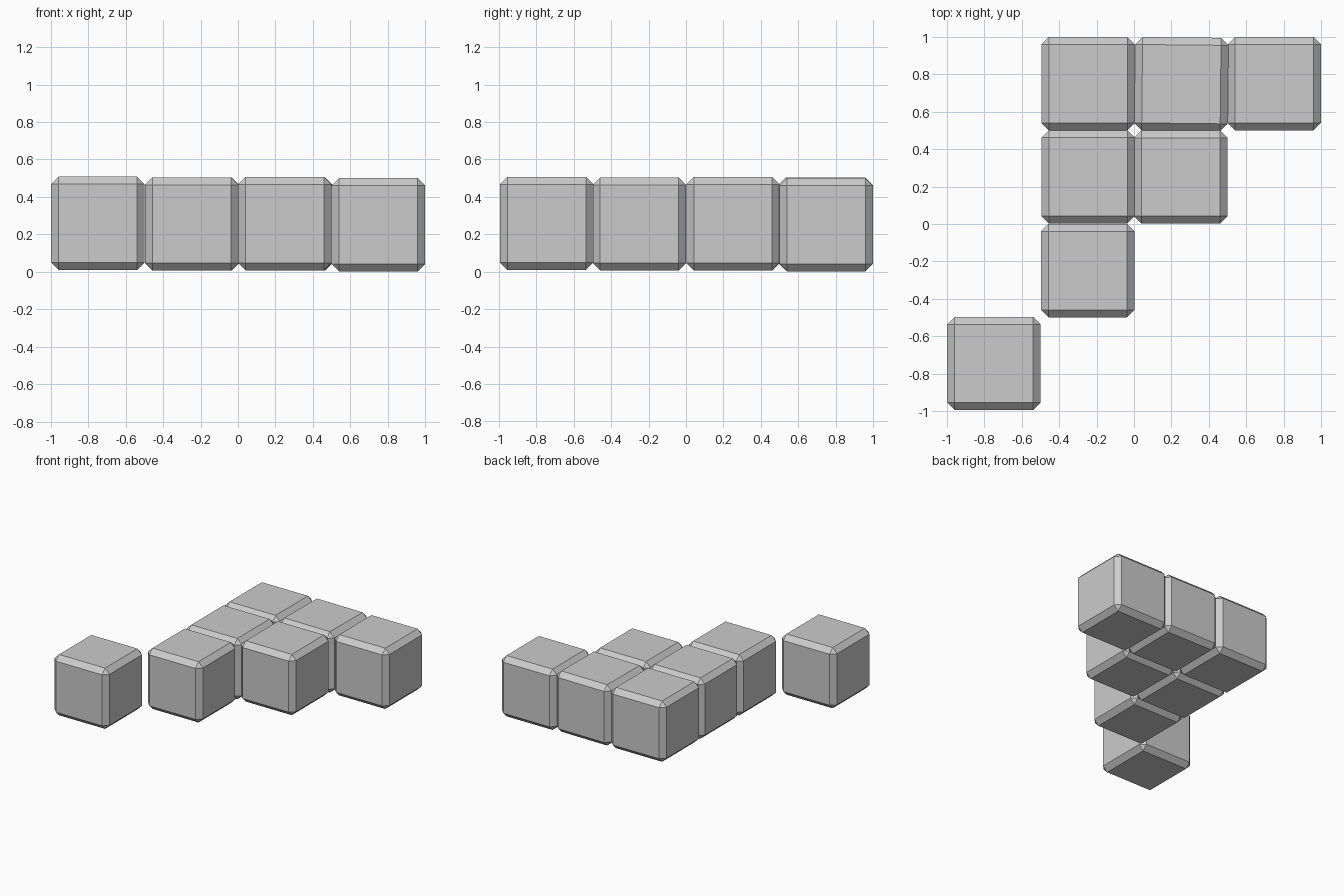
import bpy, bmesh
from math import radians

if "Cube" in bpy.data.objects:
    bpy.data.objects.remove(bpy.data.objects["Cube"])

SIZE = 0.499
BEVEL = 0.04


def block(name, x, y, z, turn=0.0):
    """Cube with a single flat chamfer along every edge."""
    bm = bmesh.new()
    bmesh.ops.create_cube(bm, size=SIZE)
    bmesh.ops.bevel(bm, geom=bm.edges[:], offset=BEVEL, segments=1,
                    affect='EDGES', profile=0.5)
    mesh = bpy.data.meshes.new(name)
    bm.to_mesh(mesh)
    bm.free()
    ob = bpy.data.objects.new(name, mesh)
    ob.location = (x, y, z)
    ob.rotation_euler.z = radians(turn)
    bpy.context.collection.objects.link(ob)


# Hand-placed blocks on a half-unit grid, with slight misalignments
block("block_detached", -0.748, -0.745, 0.258)
block("block_front", -0.247, -0.249, 0.255)
block("block_middle_left", -0.245, 0.252, 0.255)
block("block_back_left", -0.245, 0.749, 0.255)
block("block_middle_right", 0.25, 0.251, 0.257)
block("block_back_middle", 0.253, 0.747, 0.255, -0.6)
block("block_back_right", 0.75, 0.75, 0.251)
